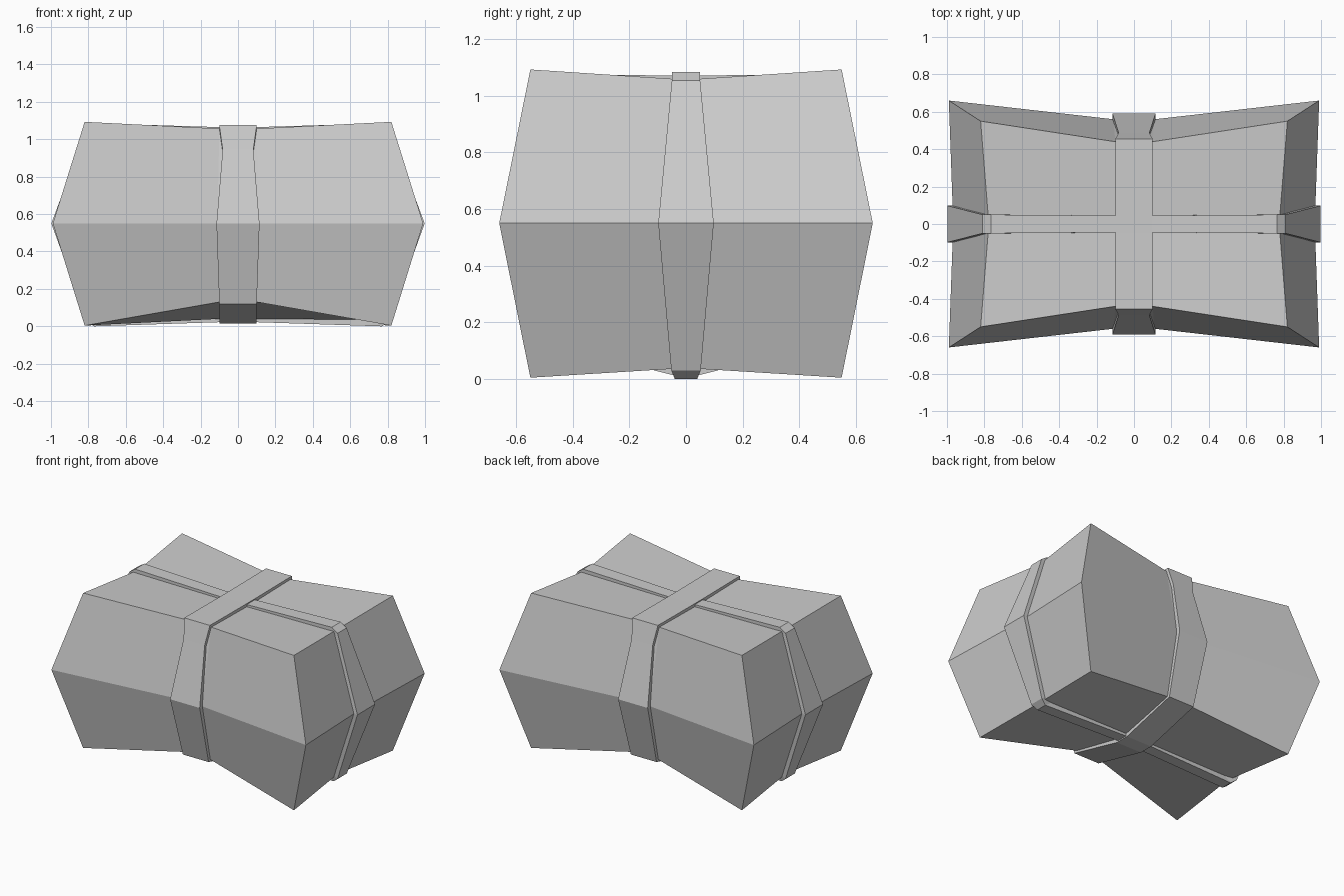
import bpy, bmesh

if "Cube" in bpy.data.objects:
    bpy.data.objects.remove(bpy.data.objects["Cube"])

MID = 0.55


def finish(bm, name):
    bmesh.ops.recalc_face_normals(bm, faces=bm.faces)
    me = bpy.data.meshes.new(name)
    bm.to_mesh(me)
    bm.free()
    ob = bpy.data.objects.new(name, me)
    bpy.context.collection.objects.link(ob)
    return ob


# Bale: 4x4 grid on three levels; each level gives the corner, the pinch
# beside each strap, and the middle point, as (x, y, z) in one quadrant
LEVELS = [
    dict(corner=(.82, .55, .004), end=(.78, .05, .035), side=(.10, .45, .13), mid=(.10, .05, .04)),
    dict(corner=(.99, .66, MID), end=(.97, .10, MID), side=(.11, .56, MID)),
    dict(corner=(.82, .55, 1.093), end=(.78, .05, 1.06), side=(.10, .44, 1.057), mid=(.10, .05, 1.05)),
]


def make_bale():
    bm = bmesh.new()
    v = {}
    for k, level in enumerate(LEVELS):
        for i, x in enumerate((-2, -1, 1, 2)):
            for j, y in enumerate((-2, -1, 1, 2)):
                kind = {(2, 2): "corner", (2, 1): "end", (1, 2): "side", (1, 1): "mid"}[abs(x), abs(y)]
                if kind in level:
                    px, py, pz = level[kind]
                    v[k, i, j] = bm.verts.new((px if x > 0 else -px, py if y > 0 else -py, pz))
    for a in range(3):
        # top and bottom panels
        for b in range(3):
            for k in (0, 2):
                bm.faces.new([v[k, a, b], v[k, a + 1, b], v[k, a + 1, b + 1], v[k, a, b + 1]])
        # side panels
        for k in (0, 1):
            for e in (0, 3):
                bm.faces.new([v[k, a, e], v[k, a + 1, e], v[k + 1, a + 1, e], v[k + 1, a, e]])
                bm.faces.new([v[k, e, a], v[k, e, a + 1], v[k + 1, e, a + 1], v[k + 1, e, a]])
    return finish(bm, "bale")


# Strap: closed band from a half profile of (distance, height, half width)
def make_strap(name, half, along_x):
    loop = half + [(-d, z, w) for d, z, w in reversed(half)]
    bm = bmesh.new()
    rows = []
    for d, z, w in loop:
        row = []
        for side, s in ((-1, .92), (-1, 1), (1, 1), (1, .92)):
            dd, zz = d * s, MID + (z - MID) * s
            row.append(bm.verts.new((dd, side * w, zz) if along_x else (side * w, dd, zz)))
        rows.append(row)
    for r, row in enumerate(rows):
        nxt = rows[(r + 1) % len(rows)]
        for c in range(4):
            bm.faces.new([row[c], row[(c + 1) % 4], nxt[(c + 1) % 4], nxt[c]])
    return finish(bm, name)


make_bale()
make_strap("long_strap", [(.10, 1.065, .045), (.765, 1.085, .05), (.81, 1.055, .05), (.998, MID, .098),
                          (.81, .03, .052), (.77, 0, .04), (.10, .022, .04)], True)
make_strap("cross_strap", [(.05, 1.072, .10), (.455, 1.075, .10), (.487, .945, .082), (.59, MID, .115),
                           (.47, .12, .10), (.05, .014, .10)], False)
